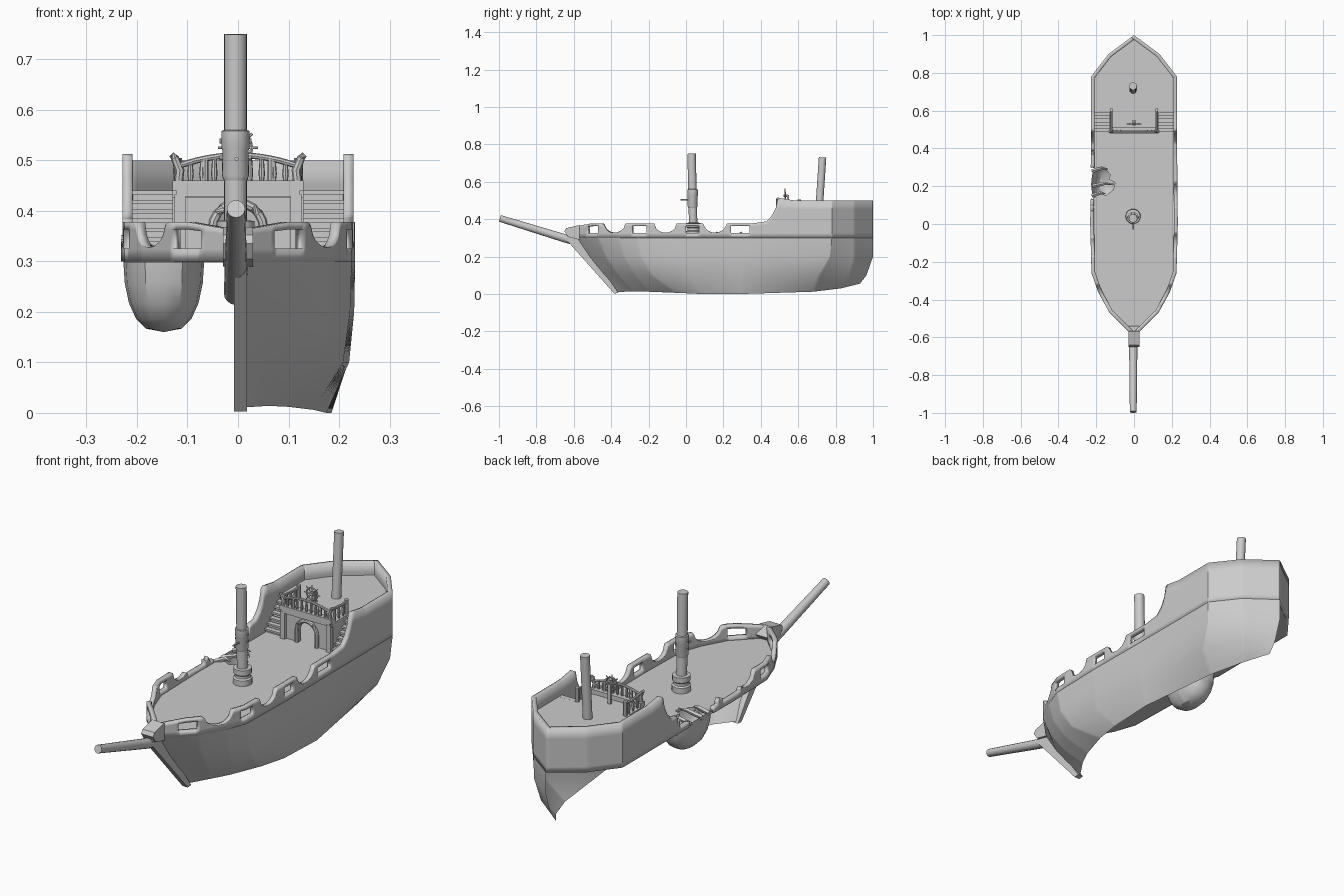
import bpy, bmesh, math
from mathutils import Vector

if "Cube" in bpy.data.objects:
    bpy.data.objects.remove(bpy.data.objects["Cube"])


def mesh(name, verts, faces):
    m = bpy.data.meshes.new(name)
    m.from_pydata([tuple(v) for v in verts], [], faces)
    m.update()
    o = bpy.data.objects.new(name, m)
    bpy.context.collection.objects.link(o)
    return o


def box(name, c, s):
    v = [(c[0] + x * s[0] / 2, c[1] + y * s[1] / 2, c[2] + z * s[2] / 2)
         for x in (-1, 1) for y in (-1, 1) for z in (-1, 1)]
    return mesh(name, v, [(0, 1, 3, 2), (4, 6, 7, 5), (0, 4, 5, 1), (2, 3, 7, 6), (0, 2, 6, 4), (1, 5, 7, 3)])


def prism(name, pts, vec):
    o = mesh(name, pts, [tuple(range(len(pts)))])
    bm = bmesh.new()
    bm.from_mesh(o.data)
    r = bmesh.ops.extrude_face_region(bm, geom=bm.faces[:], use_keep_orig=True)
    bmesh.ops.translate(bm, vec=vec, verts=[g for g in r["geom"] if isinstance(g, bmesh.types.BMVert)])
    bmesh.ops.recalc_face_normals(bm, faces=bm.faces[:])
    bm.to_mesh(o.data)
    bm.free()
    return o


def tube(name, pts, radii, n=12):
    # round bar through points, with one radius per point
    pts = [Vector(p) for p in pts]
    if not isinstance(radii, (list, tuple)):
        radii = [radii] * len(pts)
    v, f = [], []
    for i, p in enumerate(pts):
        d = (pts[min(i + 1, len(pts) - 1)] - pts[max(i - 1, 0)]).normalized()
        a = d.cross(Vector((1, 0, 0)) if abs(d.x) < .7 else Vector((0, 1, 0))).normalized()
        b = d.cross(a)
        v += [p + radii[i] * (math.cos(k * math.tau / n) * a + math.sin(k * math.tau / n) * b) for k in range(n)]
    for i in range(len(pts) - 1):
        f += [(i * n + k, i * n + (k + 1) % n, (i + 1) * n + (k + 1) % n, (i + 1) * n + k) for k in range(n)]
    f += [tuple(range(n))[::-1], tuple(range(len(v) - n, len(v)))]
    return mesh(name, v, f)


def grid(name, cols, flip=False, skip=lambda i, j: False):
    n = len(cols[0])
    f = []
    for i in range(len(cols) - 1):
        for j in range(n - 1):
            if not skip(i, j):
                q = (i * n + j, (i + 1) * n + j, (i + 1) * n + j + 1, i * n + j + 1)
                f.append(q[::-1] if flip else q)
    return mesh(name, [p for c in cols for p in c], f)


def lerp_table(t, y):
    for (a, p), (b, q) in zip(t, t[1:]):
        if y <= b:
            return p + (q - p) * max(0, (y - a) / (b - a))
    return t[-1][1]


# hull level curves, bow to stern, from deck height down to the open bottom
RAIL = [(0, -.6, .3), (.13, -.47, .3), (.19, -.36, .3), (.225, -.26, .3), (.232, 0, .3),
        (.229, .3, .3), (.228, .78, .3), (.135, .9, .3), (0, 1, .3)]
MID = [(0, -.53, .2), (.12, -.43, .2), (.185, -.33, .2), (.222, -.24, .2), (.23, 0, .2),
       (.227, .3, .2), (.222, .77, .2), (.13, .9, .2), (0, 1, .2)]
LOW = [(0, -.45, .1), (.1, -.36, .1), (.165, -.27, .1), (.208, -.18, .1), (.22, 0, .1),
       (.218, .3, .1), (.2, .71, .1), (.11, .88, .1), (0, .965, .1)]
KEEL = [(0, -.37, .01), (.06, -.28, .014), (.1, -.2, .012), (.15, -.05, .006), (.175, .08, 0),
        (.185, .3, 0), (.13, .68, .012), (.07, .83, .03), (0, .93, .055)]


def resample(curve):
    out = []
    for k in range(8):
        n = max(2, round((Vector(RAIL[k + 1]) - Vector(RAIL[k])).length / .01))
        out += [Vector(curve[k]).lerp(Vector(curve[k + 1]), i / n) for i in range(n)]
    return out + [Vector(curve[8])]


levels = [resample(c) for c in (KEEL, LOW, MID, RAIL)]
grid("hull_right", [list(c) for c in zip(*levels)])

# bulwarks: scalloped top edge with gun ports, left one broken amidships
PORTS = [(-.53, -.475), (-.29, -.21), (-.005, .07), (.24, .33)]
STERN_RISE = [(.36, .378), (.43, .388), (.46, .42), (.48, .46), (.487, .505), (.5, .513), (.53, .508), (.58, .5), (1, .5)]


def top_z(y):
    if y > .36:
        return lerp_table(STERN_RISE, y)
    z = lerp_table([(-.6, .36), (-.5, .378), (.36, .378)], y)
    for c in (-.385, -.11, .155):
        d = abs(y - c) / .06
        if d < 1:
            z -= .05 * math.sqrt(1 - d * d)
    return z


path = levels[3]
for side, name in ((1, "bulwark_right"), (-1, "bulwark_left")):
    cols = []
    for k, p in enumerate(path):
        z = top_z(p.y)
        if side < 0 and -.07 < p.y < .38:
            z = .332 + (.02 if k % 7 == 0 else 0) + (.012 if k % 5 == 0 else 0)
        cols.append([(side * p.x, p.y, h) for h in (.3, .325, .325 + (z - .325) * .72, z)])
    o = grid(name, cols, side < 0, lambda i, j: (
        j == 1 and any(a < path[i].y < b for a, b in PORTS)) or (
        side < 0 and -.06 < path[i].y < .37 and (j > 0 or .13 < path[i].y < .3)
        and not (.06 < path[i].y < .1)))
    s = o.modifiers.new("thickness", "SOLIDIFY")
    s.thickness, s.offset = .02, -1

# main deck with a broken hole on the left side
right = [(x * .97, y * .985, .31) for x, y, z in RAIL]
left = [(-x, y, z) for x, y, z in right[-2:0:-1]]
hole = [(-.222, .3, .31), (-.19, .285, .31), (-.15, .29, .31), (-.125, .26, .31), (-.135, .235, .31),
        (-.1, .22, .31), (-.11, .18, .31), (-.15, .15, .31), (-.18, .165, .31), (-.222, .13, .31)]
i = next(k for k, p in enumerate(left) if p[1] < .3)
prism("main_deck", right + left[:i] + hole + left[i:], (0, 0, -.012))

# bowl-shaped hull fragment hanging under the hole
cols = []
for a in range(17):
    t = a * math.tau / 16
    cols.append([])
    for e in range(6):
        r = math.cos(e * math.pi / 10) ** .7 if e < 5 else 0
        x = math.copysign(abs(math.cos(t)) ** .8, math.cos(t))
        cols[-1].append((-.147 + .08 * r * x, .21 + .13 * r * math.sin(t), .3 - .14 * math.sin(e * math.pi / 10)))
grid("hanging_hull_fragment", cols)
for k, (y, dx) in enumerate(((.15, .05), (.2, .09), (.28, .06))):
    tube("splinter_%d" % k, [(-.22, y, .305), (-.2 + dx * .5, y + .015, .325), (-.2 + dx, y + .01, .32)], [.011, .009, .002], 5)

# stem, bow cap and bowsprit
prism("stem", [(-.008, y, z) for y, z in ((-.36, .005), (-.385, .003), (-.56, .2), (-.64, .29), (-.63, .33), (-.56, .3), (-.5, .2))],
      (.026, 0, 0))
prism("bow_cap", [(-.03, y, z) for y, z in ((-.65, .335), (-.63, .305), (-.57, .29), (-.54, .33), (-.57, .368), (-.64, .352))],
      (.06, 0, 0))
tube("bowsprit", [(-.004, -.995, .404), (-.004, -.65, .298), (-.004, -.42, .237)], [.018, .022, .024], 16)

# masts with collars and pegs
tube("main_mast", [(-.005, .04, .3), (-.005, .03, .75)], .0225, 20)
tube("main_mast_foot", [(-.005, .04, z) for z in (.305, .335, .34, .352, .357, .38, .381)],
     [.04, .04, .033, .033, .038, .038, .024], 20)
tube("main_mast_band", [(-.005, .035, z) for z in (.46, .47, .52, .525, .558, .56)], [.023, .027, .026, .028, .028, .023], 20)
for k, z in enumerate((.505, .538)):
    tube("mast_peg_side_%d" % k, [(-.037, .035, z), (.027, .035, z)], .005, 8)
tube("mast_peg_front", [(-.003, -.03, .503), (-.003, .03, .503)], .004, 8)
tube("rear_mast", [(-.005, .71, .43), (-.005, .73, .73)], .02, 20)

# quarterdeck and cabin
half = [(.13, .485), (.13, .61), (.215, .61), (.22, .77), (.13, .89), (0, .985)]
prism("quarterdeck", [(x, y, .44) for x, y in half] + [(-x, y, .44) for x, y in half[-2::-1]], (0, 0, -.015))
arch = [(.042 * math.cos(a * math.pi / 10), .365 + .042 * math.sin(a * math.pi / 10)) for a in range(11)]
wall = [(.042, .31), (.13, .31), (.13, .43), (-.13, .43), (-.13, .31), (-.042, .31)] + arch[::-1]
prism("cabin_front", [(x, .495, z) for x, z in wall], (0, .015, 0))
tube("door_arch_trim", [(.05, .492, .31)] + [(x * 1.2, .492, .365 + (z - .365) * 1.2) for x, z in arch] + [(-.05, .492, .31)], .009, 8)
box("cabin_cornice", (0, .495, .45), (.26, .03, .02))
box("cabin_moulding", (0, .492, .434), (.245, .022, .012))
for s in (-1, 1):
    box("cabin_side", (s * .125, .555, .37), (.01, .11, .125))
    box("stair_back", (s * .172, .612, .37), (.09, .01, .125))
    box("cabin_pilaster", (s * .115, .49, .37), (.022, .02, .125))
    for k in range(7):
        z = .31 + (k + 1) * .0186
        box("stair_step", (s * .17, .4985 + k * .017, z - .004), (.085, .022, .008))
        box("stair_riser", (s * .17, .503 + k * .017, z - .013), (.083, .008, .018))
    # side balustrades along the stairs
    tube("side_rail", [(s * .12, .49, .5), (s * .12, .53, .495), (s * .12, .57, .492), (s * .12, .605, .495)], .006, 8)
    for y in (.52, .55, .58):
        tube("side_baluster", [(s * .12, y, .44), (s * .12, y, .465), (s * .12, y, .495)], [.004, .007, .004], 8)
    tube("corner_post", [(s * .118, .49, .455), (s * .115, .49, .48), (s * .125, .49, .505), (s * .132, .49, .512)], [.009, .009, .008, .006], 8)
    tube("stair_top_post", [(s * .12, .605, .44), (s * .12, .605, .505)], .009, 8)
    tube("inner_post", [(s * .065, .49, .455), (s * .065, .49, .505)], .007, 8)


# arched front balustrade
def rail_z(x):
    return .51 - .022 * (x / .12) ** 2


tube("front_rail", [(x * .012, .49, rail_z(x * .012)) for x in range(-10, 11)], .006, 8)
for k in range(-4, 5):
    x = k * .0235
    tube("front_baluster", [(x, .49, .455), (x, .49, .473), (x, .49, rail_z(x))], [.004, .0065, .004], 8)

# steering wheel
ring = [(.027 * math.cos(k * math.tau / 20), .53, .525 + .027 * math.sin(k * math.tau / 20)) for k in range(21)]
tube("wheel_rim", ring, .0035, 6)
for k in range(4):
    c, s = .04 * math.cos(k * math.pi / 4), .04 * math.sin(k * math.pi / 4)
    tube("wheel_spoke", [(-c, .53, .525 - s), (c, .53, .525 + s)], .0025, 6)
tube("wheel_hub", [(0, .522, .525), (0, .545, .525)], .007, 10)
box("wheel_stand", (0, .545, .483), (.014, .012, .09))

# smooth shading with sharp creases
for o in bpy.context.scene.objects:
    o.select_set(True)
    bpy.context.view_layer.objects.active = o
bpy.ops.object.shade_smooth_by_angle(angle=math.radians(30))
